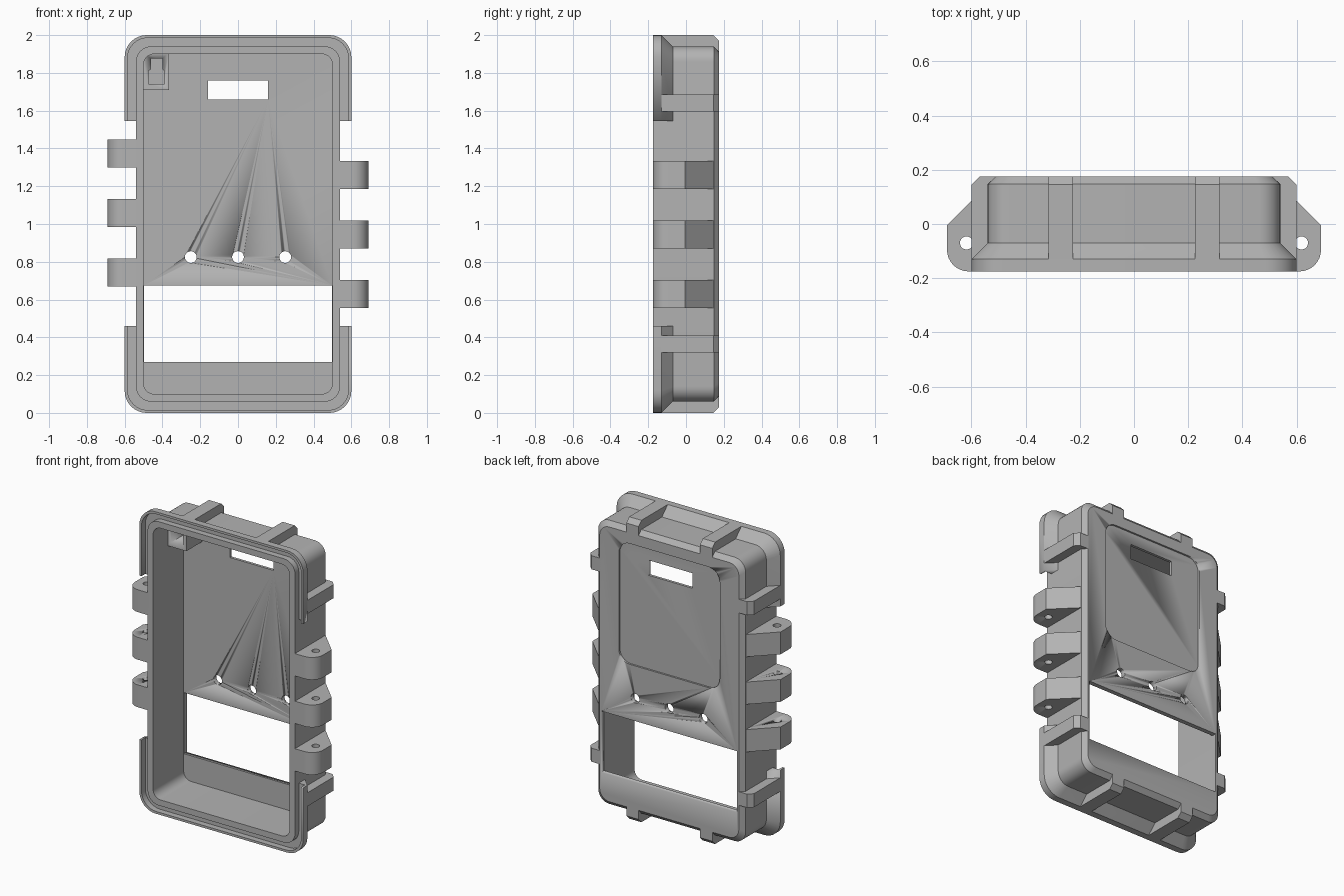
import bpy, bmesh, math

old = bpy.data.objects.get("Cube")
if old:
    bpy.data.objects.remove(old)

grey = bpy.data.materials.new("plain grey")
grey.use_nodes = True
color = (0.45, 0.45, 0.45, 1)
grey.diffuse_color = color
grey.node_tree.nodes["Principled BSDF"].inputs["Base Color"].default_value = color

FRONT, BACK, FLOOR = -0.175, 0.175, 0.145


def finish(name, bm, smooth=True):
    bmesh.ops.recalc_face_normals(bm, faces=bm.faces[:])
    me = bpy.data.meshes.new(name)
    bm.to_mesh(me)
    bm.free()
    ob = bpy.data.objects.new(name, me)
    bpy.context.collection.objects.link(ob)
    me.materials.append(grey)
    if smooth:
        bpy.ops.object.select_all(action='DESELECT')
        ob.select_set(True)
        bpy.context.view_layer.objects.active = ob
        bpy.ops.object.shade_smooth_by_angle(angle=math.radians(25))
    return ob


def rounded_rect(hw, hh, r, y, cx=0, cz=1, steps=8):
    pts = []
    for k, (sx, sz) in enumerate([(1, 1), (-1, 1), (-1, -1), (1, -1)]):
        for i in range(steps + 1):
            a = math.pi / 2 * (k + i / steps)
            pts.append((cx + sx * (hw - r) + r * math.cos(a), y,
                        cz + sz * (hh - r) + r * math.sin(a)))
    return pts


def loft(name, rings, closed=False):
    bm = bmesh.new()
    loops = [[bm.verts.new(p) for p in ring] for ring in rings]
    pairs = list(zip(loops, loops[1:]))
    if closed:
        pairs.append((loops[-1], loops[0]))
    else:
        bm.faces.new(loops[0])
        bm.faces.new(loops[-1])
    for a, b in pairs:
        for i in range(len(a)):
            j = (i + 1) % len(a)
            bm.faces.new((a[i], a[j], b[j], b[i]))
    return finish(name, bm)


def case_ring(hw, y):
    return rounded_rect(hw, hw + 0.4, 0.08 + 0.6 * (hw - 0.54), y)


def prism(name, outline, offset):
    """Extrude a 3D polygon along an offset vector."""
    bm = bmesh.new()
    face = bm.faces.new([bm.verts.new(p) for p in outline])
    new = bmesh.ops.extrude_face_region(bm, geom=[face])
    bmesh.ops.translate(bm, vec=offset,
                        verts=[v for v in new["geom"] if isinstance(v, bmesh.types.BMVert)])
    return finish(name, bm)


def box(name, x, y, z):
    return prism(name, [(x[0], y[0], z[0]), (x[1], y[0], z[0]),
                        (x[1], y[0], z[1]), (x[0], y[0], z[1])], (0, y[1] - y[0], 0))


def cut(ob, *cutters):
    for c in cutters:
        c.hide_render = True
        m = ob.modifiers.new("cut", 'BOOLEAN')
        m.operation, m.solver, m.object = 'DIFFERENCE', 'EXACT', c
        bpy.context.view_layer.objects.active = ob
        bpy.ops.object.modifier_apply(modifier=m.name)
        bpy.data.objects.remove(c)


# Hollow case with chamfered back
case = loft("case_shell", [
    rounded_rect(0.51, 0.91, 0.07, BACK), case_ring(0.54, 0.147), case_ring(0.54, FRONT),
    case_ring(0.50, FRONT), case_ring(0.50, FLOOR)])
cut(case,
    loft("recess_cutter", [rounded_rect(0.37, 0.4, 0.08, y, cz=1.44) for y in (0.163, 0.2)]),
    box("slot_cutter", (-0.16, 0.16), (0.1, 0.2), (1.66, 1.76)),
    box("window_cutter", (-0.498, 0.498), (0.1, 0.2), (0.27, 0.675)),
    *[loft("button_cutter", [rounded_rect(0.031, 0.031, 0.0309, y, cx, 0.825)
                             for y in (0.1, 0.2)]) for cx in (-0.25, 0, 0.25)])

# Flared rim with a seal groove, open along the hinge sides
rim = loft("rim_flange", [case_ring(hw, y) for hw, y in [
    (0.53, -0.06), (0.60, -0.13), (0.60, FRONT), (0.585, FRONT),
    (0.585, -0.135), (0.53, -0.135)]], closed=True)
cut(rim, box("rim_cutter", (-0.8, 0.8), (-0.3, 0.1), (0.46, 1.545)))

# Stiffening ribs: u runs outward from the wall, y runs front to back
rib_profile = [(0.505, -0.13), (0.60, -0.13), (0.60, 0.145), (0.57, BACK), (0.505, BACK)]
for s, side in ((1, "left"), (-1, "right")):
    for z, level in ((0.32, "lower"), (1.595, "upper")):
        prism(f"{level}_{side}_rib", [(s * u, y, z) for u, y in rib_profile], (0, 0, 0.09))
    for e, end in ((1, "top"), (-1, "bottom")):
        prism(f"{end}_{side}_rib",
              [(s * 0.225, y, 1 + e * (u + 0.4)) for u, y in rib_profile], (s * 0.09, 0, 0))

# Hinge lugs with pin holes, staggered between the two sides
arc = [(0.61 + 0.08 * math.cos(a), -0.095 + 0.08 * math.sin(a))
       for a in [-math.pi / 2 + math.pi / 16 * i for i in range(9)]]
lug_profile = [(0.52, FRONT)] + arc + [(0.69, -0.005), (0.54, 0.145), (0.52, 0.145)]
hole = [(0.618 + 0.024 * math.cos(i * math.pi / 10), -0.07 + 0.024 * math.sin(i * math.pi / 10))
        for i in range(20)]
for s, side, base in ((1, "left", 0.555), (-1, "right", 0.67)):
    for n in range(3):
        z = base + 0.315 * n
        lug = prism(f"{side}_hinge_lug_{n + 1}", [(s * x, y, z) for x, y in lug_profile],
                    (0, 0, 0.148))
        cut(lug, prism("pin_cutter", [(s * x, y, z - 0.1) for x, y in hole], (0, 0, 0.4)))

# Keyed socket inside the upper corner
socket = box("corner_socket", (-0.51, -0.365), (-0.02, 0.15), (1.71, 1.91))
cut(socket, prism("socket_cutter", [(x, -0.1, z) for x, z in [
    (-0.475, 1.74), (-0.39, 1.74), (-0.39, 1.81), (-0.40, 1.82),
    (-0.40, 1.875), (-0.46, 1.875), (-0.46, 1.82), (-0.475, 1.81)]], (0, 0.23, 0)))
